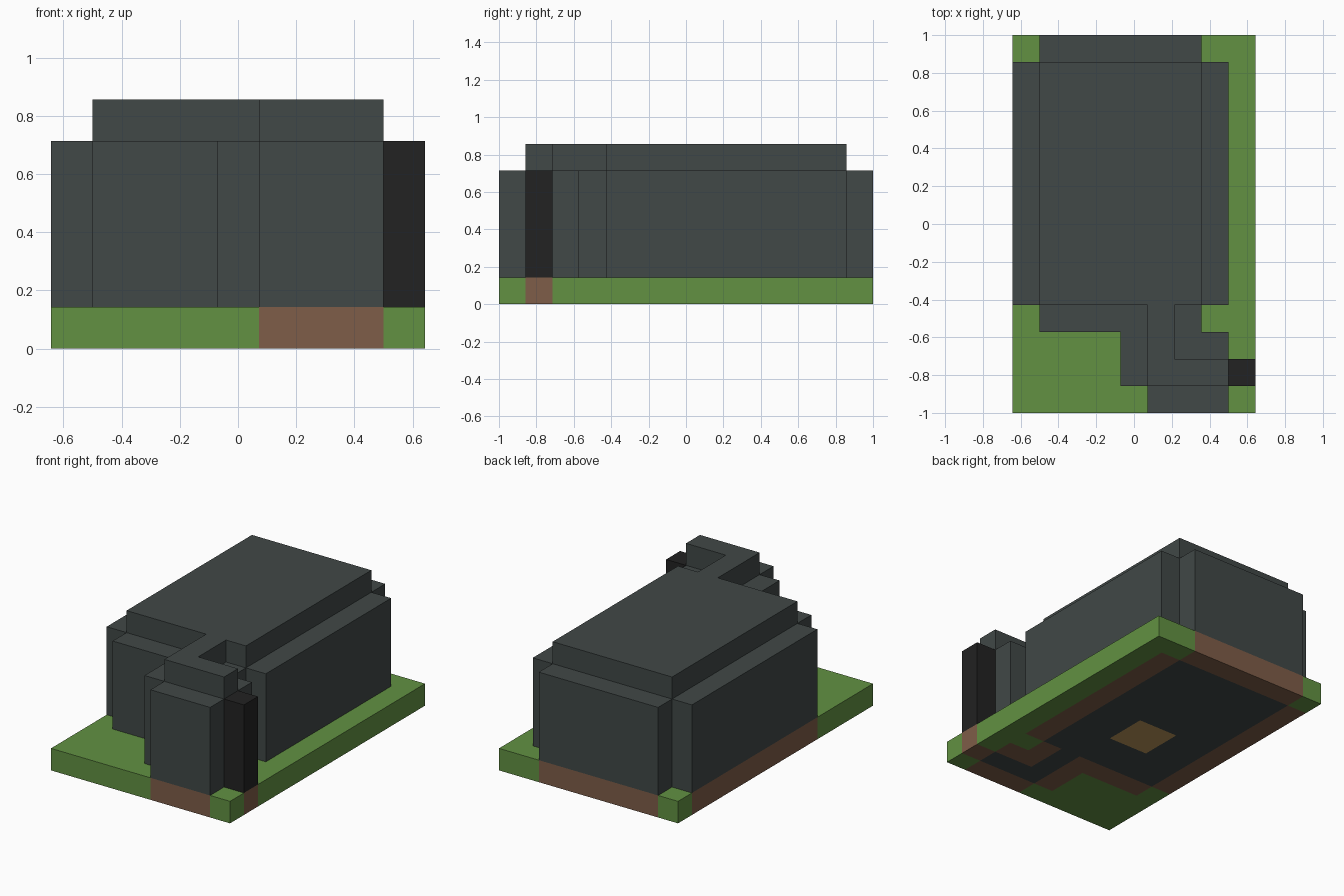
import bpy
import bmesh

cube = bpy.data.objects.get("Cube")
if cube:
    bpy.data.objects.remove(cube, do_unlink=True)

UNIT = 1 / 7              # edge of one block
NX, NY = 9, 14            # plan size in blocks


def linear(v):
    v /= 255
    return v / 12.92 if v <= 0.04045 else ((v + 0.055) / 1.055) ** 2.4


def material(name, r, g, b):
    m = bpy.data.materials.new(name)
    m.use_nodes = True
    col = (linear(r), linear(g), linear(b), 1)
    m.diffuse_color = col
    bsdf = next(n for n in m.node_tree.nodes if n.type == 'BSDF_PRINCIPLED')
    bsdf.inputs["Base Color"].default_value = col
    return m


def cells(*rects):
    """Blocks covered by rectangles (x0, y0, x1, y1), ends excluded."""
    return {(x, y) for x0, y0, x1, y1 in rects
            for x in range(x0, x1) for y in range(y0, y1)}


def slab(name, plan, z0, z1, mat):
    """Solid slab over a set of plan blocks, with faces only on its outside."""
    bm = bmesh.new()
    verts = {}

    def vert(x, y, z):
        if (x, y, z) not in verts:
            verts[x, y, z] = bm.verts.new(
                ((x - NX / 2) * UNIT, (y - NY / 2) * UNIT, z * UNIT))
        return verts[x, y, z]

    for x, y in sorted(plan):
        ring = [(x, y), (x + 1, y), (x + 1, y + 1), (x, y + 1)]
        bm.faces.new([vert(*p, z1) for p in ring])
        bm.faces.new([vert(*p, z0) for p in reversed(ring)])
        sides = [(x, y - 1), (x + 1, y), (x, y + 1), (x - 1, y)]
        for i, neighbour in enumerate(sides):
            if neighbour not in plan:
                a, b = ring[i], ring[(i + 1) % 4]
                bm.faces.new([vert(*a, z0), vert(*b, z0),
                              vert(*b, z1), vert(*a, z1)])
    mesh = bpy.data.meshes.new(name)
    bm.to_mesh(mesh)
    bm.free()
    mesh.materials.append(mat)
    bpy.context.collection.objects.link(bpy.data.objects.new(name, mesh))


grass = material("grass green", 98, 145, 66)
earth = material("earth brown", 126, 93, 72)
stone = material("dark stone", 65, 72, 71)
black = material("door black", 34, 34, 34)
tan = material("tan", 188, 150, 90)

# Plans of the walls, the rooms inside them, the door and the hearth
walls = {
    "left_wall": cells((7, 4, 8, 13)),
    "right_wall": cells((0, 4, 1, 13)),
    "back_wall": cells((1, 13, 7, 14)),
    "front_wall": cells((1, 3, 5, 4)),
    "passage_outer_wall": cells((4, 1, 5, 3)),
    "passage_front_wall": cells((5, 0, 8, 1)),
    "passage_inner_wall": cells((6, 2, 7, 4), (7, 2, 8, 3)),
}
hall = cells((1, 4, 7, 13))
passage = cells((5, 1, 6, 4), (6, 1, 8, 2))
door = cells((8, 1, 9, 2))
hearth = cells((3, 6, 5, 8))

# Ground layer
foundation = set().union(door, *walls.values())
rooms = hall | passage
slab("grass_ground", cells((0, 0, NX, NY)) - foundation - rooms, 0, 1, grass)
slab("earth_foundation", foundation, 0, 1, earth)
slab("stone_floor", rooms - hearth, 0, 1, stone)
slab("hearth", hearth, 0, 1, tan)

# Walls and door
for name, plan in walls.items():
    slab(name, plan, 1, 5, stone)
slab("door", door, 1, 5, black)

# Roof over the hall and the bent passage
slab("roof", rooms, 5, 6, stone)
